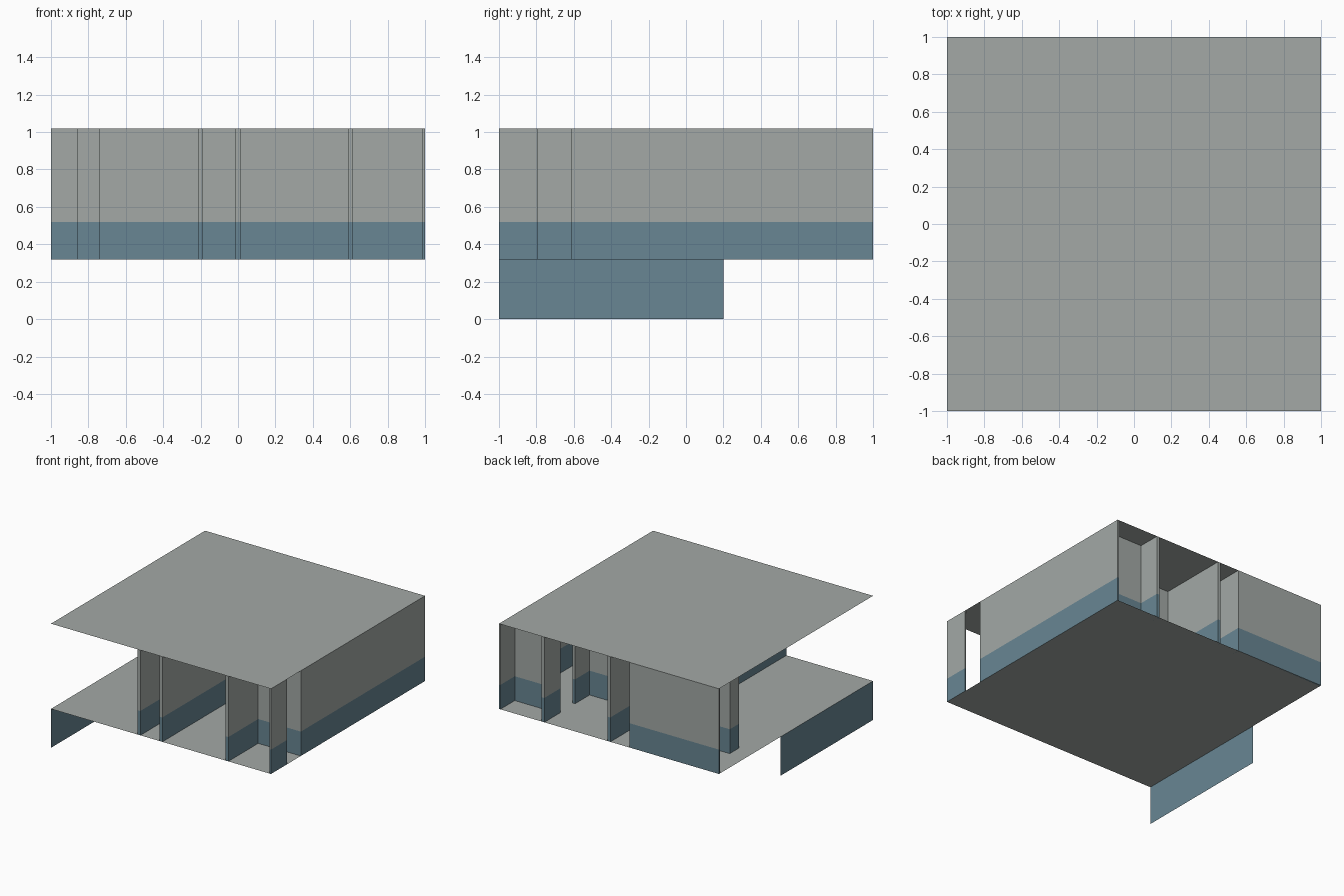
import bpy, bmesh
from mathutils import Vector

cube = bpy.data.objects.get("Cube")
if cube:
    bpy.data.objects.remove(cube, do_unlink=True)

FLOOR, BAND, CEILING = 0.32, 0.52, 1.02
HALF = 0.0125  # half thickness of a partition


def material(name, rgb):
    m = bpy.data.materials.new(name)
    m.use_nodes = True
    color = (*rgb, 1.0)
    m.diffuse_color = color
    m.node_tree.nodes["Principled BSDF"].inputs["Base Color"].default_value = color
    return m


grey = material("pale_grey", (0.366, 0.397, 0.381))
blue = material("slate_blue", (0.138, 0.238, 0.292))


def add_object(name, bm, mats):
    mesh = bpy.data.meshes.new(name)
    bm.to_mesh(mesh)
    bm.free()
    for m in mats:
        mesh.materials.append(m)
    obj = bpy.data.objects.new(name, mesh)
    bpy.context.collection.objects.link(obj)
    return obj


def sheet(name, corners, mat):
    bm = bmesh.new()
    bm.faces.new([bm.verts.new(c) for c in corners])
    add_object(name, bm, [mat])


def wall(name, x0, x1, y0, y1):
    """Full height box, blue below the band height and grey above."""
    bm = bmesh.new()
    bmesh.ops.create_cube(bm, size=1)
    bmesh.ops.scale(bm, vec=(x1 - x0, y1 - y0, CEILING - FLOOR), verts=bm.verts)
    bmesh.ops.translate(bm, verts=bm.verts,
                        vec=Vector((x0 + x1, y0 + y1, FLOOR + CEILING)) / 2)
    bmesh.ops.bisect_plane(bm, geom=bm.verts[:] + bm.edges[:] + bm.faces[:],
                           plane_co=(0, 0, BAND), plane_no=(0, 0, 1))
    for f in bm.faces:
        f.material_index = 1 if f.calc_center_median().z < BAND else 0
    add_object(name, bm, [grey, blue])


def wall_along_y(name, x, y0, y1):
    wall(name, x - HALF, x + HALF, y0, y1)


def wall_along_x(name, y, x0, x1):
    wall(name, x0, x1, y - HALF, y + HALF)


# Floor, ceiling and the hanging side skirt
for name, z in (("floor", FLOOR), ("ceiling", CEILING)):
    sheet(name, [(-1, -1, z), (1, -1, z), (1, 1, z), (-1, 1, z)], grey)
sheet("side_skirt", [(-1, 0.2, 0), (-1, -1, 0), (-1, -1, FLOOR), (-1, 0.2, FLOOR)], blue)

# Outer walls, with a doorway near the front of the left side
wall("outer_wall_front", 1 - HALF, 1, -1, -0.79)
wall("outer_wall_middle", 1 - HALF, 1, -0.6 + HALF, 0.8 - HALF)
wall("outer_wall_rear", 1 - HALF, 1, 0.8 + HALF, 1)
wall("back_wall", -1, -0.2 - HALF, 1 - HALF, 1)

# Long partitions on either side of the passage
wall_along_y("passage_wall_right", -0.2, -1, 1)
wall_along_y("passage_wall_left", 0, -1, 1)

# Side room partitions, with a doorway towards the back
wall_along_y("side_room_wall", 0.6, -1, 0.6)
wall_along_y("side_room_wall_rear", 0.6, 0.8 - HALF, 1)
wall_along_x("side_room_front", -0.6, 0.6 + HALF, 1)
wall_along_x("side_room_back", 0.8, 0.6 + HALF, 1)

# Cross walls
wall_along_x("middle_room_back", 0.4, HALF, 0.6 - HALF)
wall_along_x("passage_cross_wall", 0.4, -0.2 + HALF, -HALF)

# Free standing pillar in the open hall
wall("pillar", -0.86, -0.74, 0.54, 0.66)
